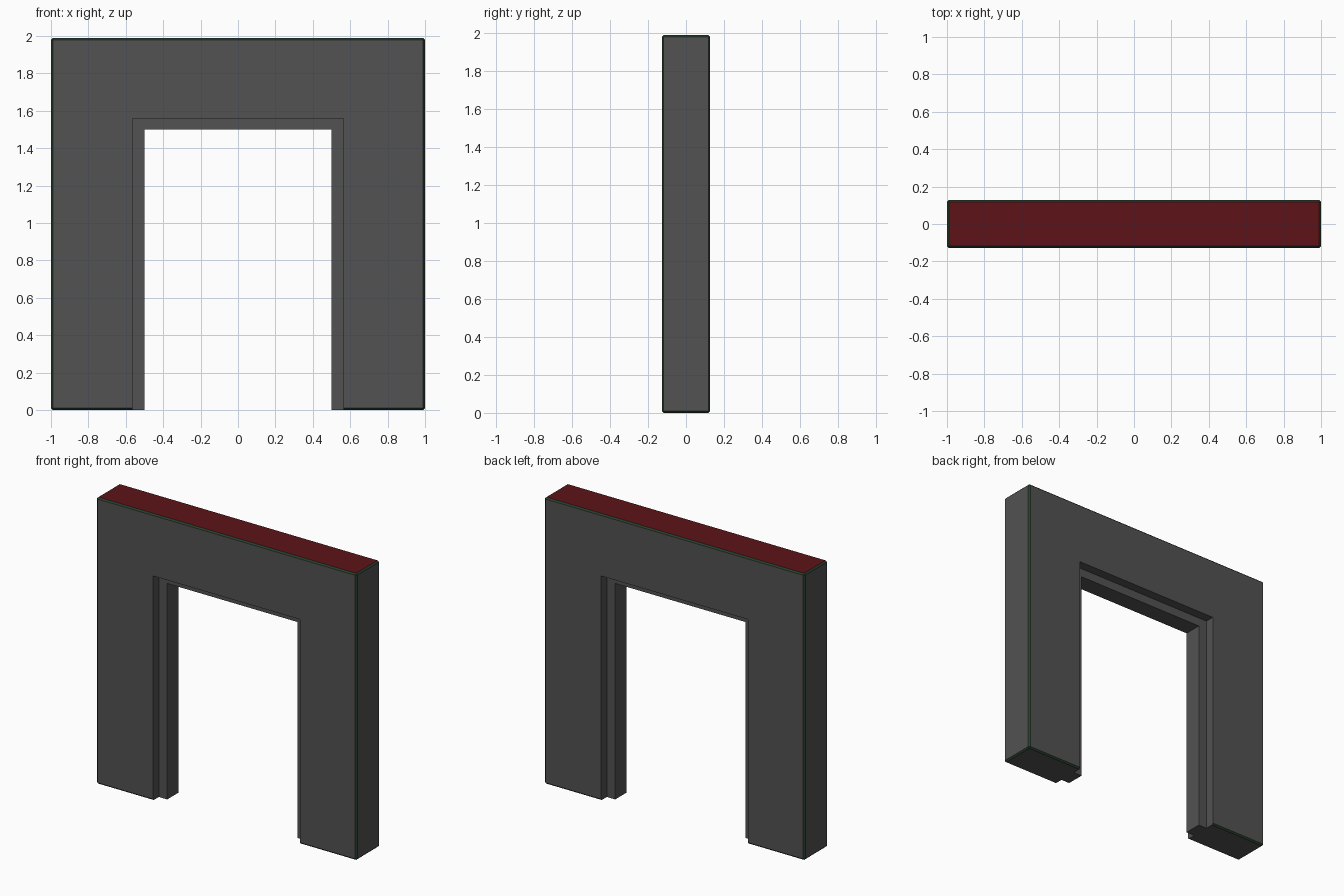
import bpy, bmesh

if "Cube" in bpy.data.objects:
    bpy.data.objects.remove(bpy.data.objects["Cube"])

H = 1.99        # wall height
T = 0.1275      # half thickness of wall
CH = 0.01       # chamfer width


def material(name, rgb):
    m = bpy.data.materials.new(name)
    m.diffuse_color = (*rgb, 1)
    m.use_nodes = True
    m.node_tree.nodes["Principled BSDF"].inputs["Base Color"].default_value = m.diffuse_color
    return m


GREY = material("dark_grey", (0.085, 0.085, 0.085))
RED = material("dark_red", (0.11, 0.007, 0.009))
GREEN = material("dark_green", (0.02, 0.05, 0.025))


def arch(name, outer, top, inner, inner_top, half_y, chamfer=False):
    """Upside-down U profile extruded along y, in quads."""
    bm = bmesh.new()
    pts = [(-outer, 0), (-outer, top), (outer, top), (outer, 0),
           (inner, 0), (inner, inner_top), (-inner, inner_top), (-inner, 0)]
    vs = [bm.verts.new((x, -half_y, z)) for x, z in pts]
    for quad in ((0, 1, 6, 7), (1, 2, 5, 6), (2, 3, 4, 5)):
        bm.faces.new([vs[i] for i in quad])
    ext = bmesh.ops.extrude_face_region(bm, geom=bm.faces[:])
    new = [g for g in ext["geom"] if isinstance(g, bmesh.types.BMVert)]
    bmesh.ops.translate(bm, verts=new, vec=(0, 2 * half_y, 0))
    bmesh.ops.recalc_face_normals(bm, faces=bm.faces[:])

    if chamfer:
        # chamfer the outer silhouette and the feet, leave the opening sharp
        def on_outside(e):
            a, b = (v.co for v in e.verts)
            if e.calc_face_angle(0) < 0.5:
                return False
            side = abs(a.x) > outer - 0.001 and abs(b.x) > outer - 0.001
            roof = a.z > top - 0.001 and b.z > top - 0.001
            foot = a.z < 0.001 and b.z < 0.001 and abs(a.y - b.y) < 0.001
            return side or roof or foot
        bmesh.ops.bevel(bm, geom=[e for e in bm.edges if on_outside(e)],
                        offset=CH, segments=1, affect='EDGES',
                        profile=0.5, material=2)
        bm.normal_update()
        for f in bm.faces:
            if f.normal.z > 0.99 and f.calc_center_median().z > top - 0.001:
                f.material_index = 1

    me = bpy.data.meshes.new(name)
    bm.to_mesh(me)
    bm.free()
    for m in (GREY, RED, GREEN):
        me.materials.append(m)
    ob = bpy.data.objects.new(name, me)
    bpy.context.collection.objects.link(ob)
    return ob


# wall with the wide doorway
arch("doorway_wall", 1.0, H, 0.565, 1.56, T, chamfer=True)
# narrower door stop lining the middle of the opening
arch("door_stop", 0.565, 1.56, 0.5, 1.5, 0.0625)
